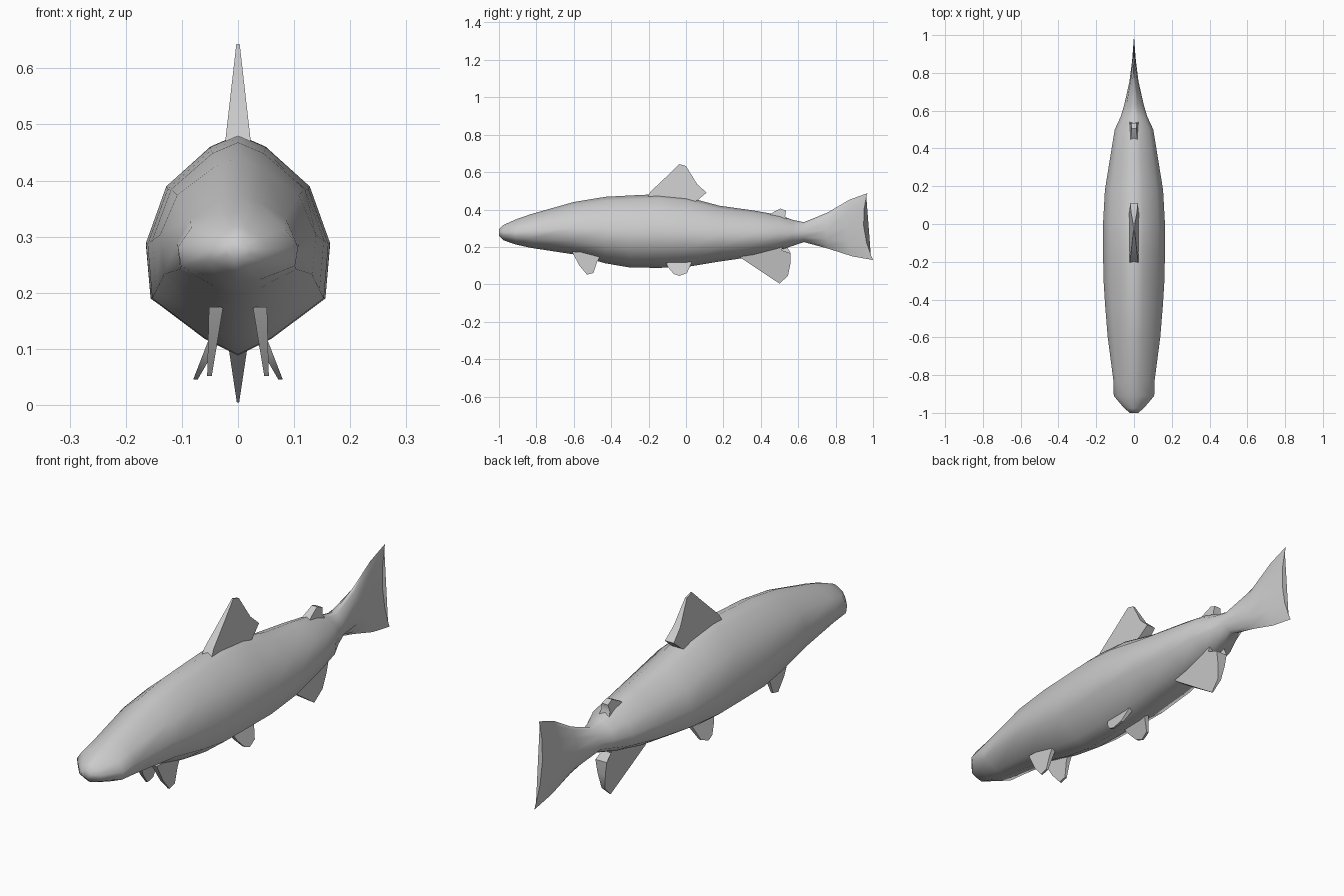
import bpy, bmesh, math

if "Cube" in bpy.data.objects:
    bpy.data.objects.remove(bpy.data.objects["Cube"])

# cross-section: (fraction of half width, fraction of height), bottom to top
SECTION = [(0, 0), (.36, .075), (.95, .26), (1, .51), (.78, .765), (.30, .945), (0, 1)]
RING = SECTION + [(-w, h) for w, h in SECTION[-2:0:-1]]


def finish(bm, name, angle):
    bmesh.ops.recalc_face_normals(bm, faces=bm.faces[:])
    mesh = bpy.data.meshes.new(name)
    bm.to_mesh(mesh)
    bm.free()
    ob = bpy.data.objects.new(name, mesh)
    bpy.context.collection.objects.link(ob)
    bpy.ops.object.select_all(action='DESELECT')
    ob.select_set(True)
    bpy.context.view_layer.objects.active = ob
    bpy.ops.object.shade_smooth_by_angle(angle=math.radians(angle))
    return ob


def loft(name, stations):
    bm = bmesh.new()
    rings = []
    for y, bottom, top, half, fork in stations:
        ring = []
        for w, h in RING:
            t = 2 * h - 1
            dy = fork * (0.035 * (t * t - 1) - 0.015 * t)
            ring.append(bm.verts.new((w * half, y + dy, bottom + h * (top - bottom))))
        rings.append(ring)
    n = len(RING)
    for a, b in zip(rings, rings[1:]):
        for i in range(n):
            bm.faces.new((a[i], a[(i + 1) % n], b[(i + 1) % n], b[i]))
    bm.faces.new(rings[0])
    bm.faces.new(rings[-1])
    return finish(bm, name, 75)


def fin(name, outline, base, tip):
    """outline in (y, z); base and tip are (z, centre x, half thickness)."""
    bm = bmesh.new()
    sides = []
    for s in (-1, 1):
        side = []
        for y, z in outline:
            t = (z - base[0]) / (tip[0] - base[0])
            x = base[1] + t * (tip[1] - base[1])
            half = max(.002, base[2] + t * (tip[2] - base[2]))
            side.append(bm.verts.new((x + s * half, y, z)))
        sides.append(side)
    a, b = sides
    n = len(outline)
    bm.faces.new(a)
    bm.faces.new(b[::-1])
    for i in range(n):
        bm.faces.new((a[i], b[i], b[(i + 1) % n], a[(i + 1) % n]))
    bmesh.ops.triangulate(bm, faces=[f for f in bm.faces if len(f.verts) > 4])
    return finish(bm, name, 40)


# body and tail fin: y, bottom, top, half width, fork of the trailing edge
loft("body_and_tail", [
    (-1.0, .26, .295, .022, 0),
    (-.975, .235, .318, .052, 0),
    (-.91, .213, .347, .107, 0),
    (-.83, .195, .375, .109, 0),
    (-.60, .16, .44, .139, 0),
    (-.43, .112, .468, .153, 0),
    (-.30, .09, .475, .161, 0),
    (-.15, .088, .482, .164, 0),
    (0.0, .092, .468, .164, 0),
    (.18, .122, .42, .154, 0),
    (.36, .148, .395, .125, 0),
    (.50, .183, .37, .102, 0),
    (.57, .205, .345, .070, 0),
    (.63, .226, .332, .052, 0),
    (.76, .19, .384, .024, .15),
    (.88, .15, .452, .010, .5),
    (.985, .13, .487, .002, 1),
])

# dorsal fin
fin("dorsal_fin", [(-.21, .46), (-.19, .495), (-.10, .58), (-.035, .643), (0, .632),
                   (.06, .535), (.11, .49), (.065, .452), (.03, .43)],
    (.45, 0, .025), (.643, 0, .003))

# small rear back fin
fin("adipose_fin", [(.43, .36), (.46, .382), (.505, .405), (.535, .393), (.53, .365), (.55, .33)],
    (.34, 0, .025), (.405, 0, .012))

# anal fin
fin("anal_fin", [(.28, .155), (.30, .137), (.40, .07), (.50, .004), (.545, .045),
                 (.558, .11), (.56, .165), (.51, .183), (.53, .22), (.40, .20)],
    (.19, 0, .03), (.004, 0, .002))

# paired belly fins
for label, s in (("left", 1), ("right", -1)):
    fin(label + "_pectoral_fin", [(-.61, .175), (-.57, .10), (-.53, .052), (-.495, .06),
                                  (-.475, .12), (-.45, .165)],
        (.165, .040 * s, .012), (.05, .051 * s, .004))
    fin(label + "_pelvic_fin", [(-.12, .14), (-.095, .09), (-.065, .055), (-.035, .045),
                                (.005, .06), (.025, .105), (.04, .14)],
        (.13, .035 * s, .012), (.045, .076 * s, .004))
